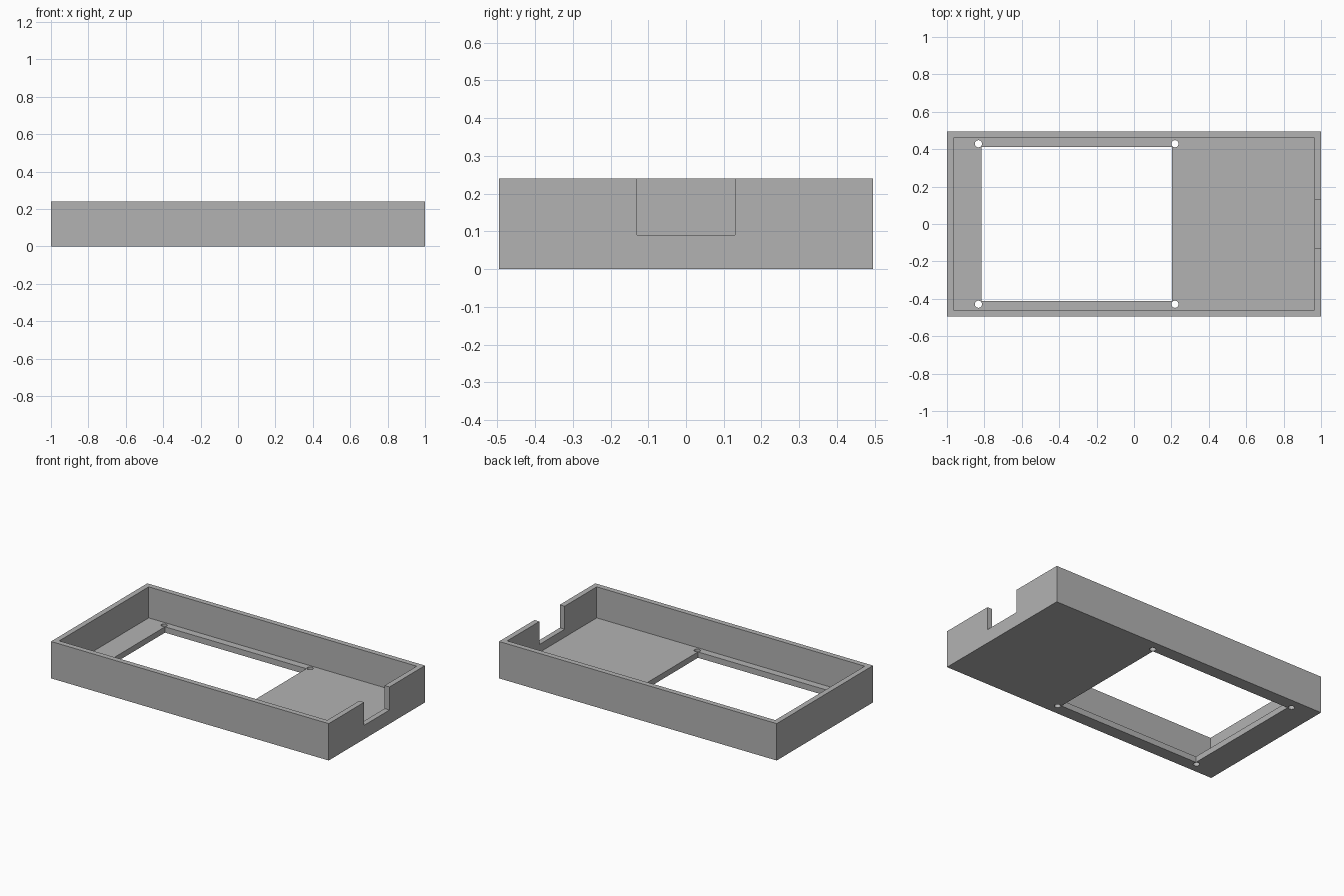
import bpy

if "Cube" in bpy.data.objects:
    bpy.data.objects.remove(bpy.data.objects["Cube"], do_unlink=True)

# Main dimensions
HALF_X, HALF_Y, HEIGHT = 1.0, 0.495, 0.24
WALL, FLOOR = 0.035, 0.038


def box(name, x, y, z):
    """Box from (min, max) ranges on each axis."""
    centre = [(a + b) / 2 for a, b in (x, y, z)]
    bpy.ops.mesh.primitive_cube_add(size=1, location=centre)
    obj = bpy.context.object
    obj.name = name
    obj.scale = [b - a for a, b in (x, y, z)]
    bpy.ops.object.transform_apply(location=True, rotation=False, scale=True)
    return obj


def cut(target, cutter):
    """Subtract the cutter from the target and discard it."""
    cutter.hide_render = True
    mod = target.modifiers.new(cutter.name, 'BOOLEAN')
    mod.operation = 'DIFFERENCE'
    mod.solver = 'EXACT'
    mod.object = cutter
    bpy.context.view_layer.objects.active = target
    bpy.ops.object.modifier_apply(modifier=mod.name)
    bpy.data.objects.remove(cutter, do_unlink=True)


# Open tray with thin walls
tray = box("enclosure_tray", (-HALF_X, HALF_X), (-HALF_Y, HALF_Y), (0, HEIGHT))
inner_x, inner_y = HALF_X - WALL, HALF_Y - WALL
cut(tray, box("cavity", (-inner_x, inner_x), (-inner_y, inner_y), (FLOOR, 1)))

# Rectangular window through the floor
cut(tray, box("floor_window", (-0.815, 0.203), (-0.413, 0.413), (-0.1, 0.1)))

# Cable notch in the end wall
cut(tray, box("cable_notch", (0.9, 1.1), (-0.13, 0.13), (0.09, 1)))

# Screw holes at the window corners
for x in (-0.832, 0.219):
    for y in (-0.429, 0.429):
        bpy.ops.mesh.primitive_cylinder_add(vertices=32, radius=0.019, depth=0.2, location=(x, y, 0))
        bpy.context.object.name = "screw_hole"
        cut(tray, bpy.context.object)

# Plain grey finish
grey = bpy.data.materials.new("plain_grey")
grey.use_nodes = True
colour = (0.45, 0.45, 0.45, 1)
grey.diffuse_color = colour
grey.node_tree.nodes["Principled BSDF"].inputs["Base Color"].default_value = colour
tray.data.materials.clear()
tray.data.materials.append(grey)

# Smooth hole walls, sharp edges elsewhere
bpy.ops.object.select_all(action='DESELECT')
tray.select_set(True)
bpy.context.view_layer.objects.active = tray
bpy.ops.object.shade_smooth_by_angle()
